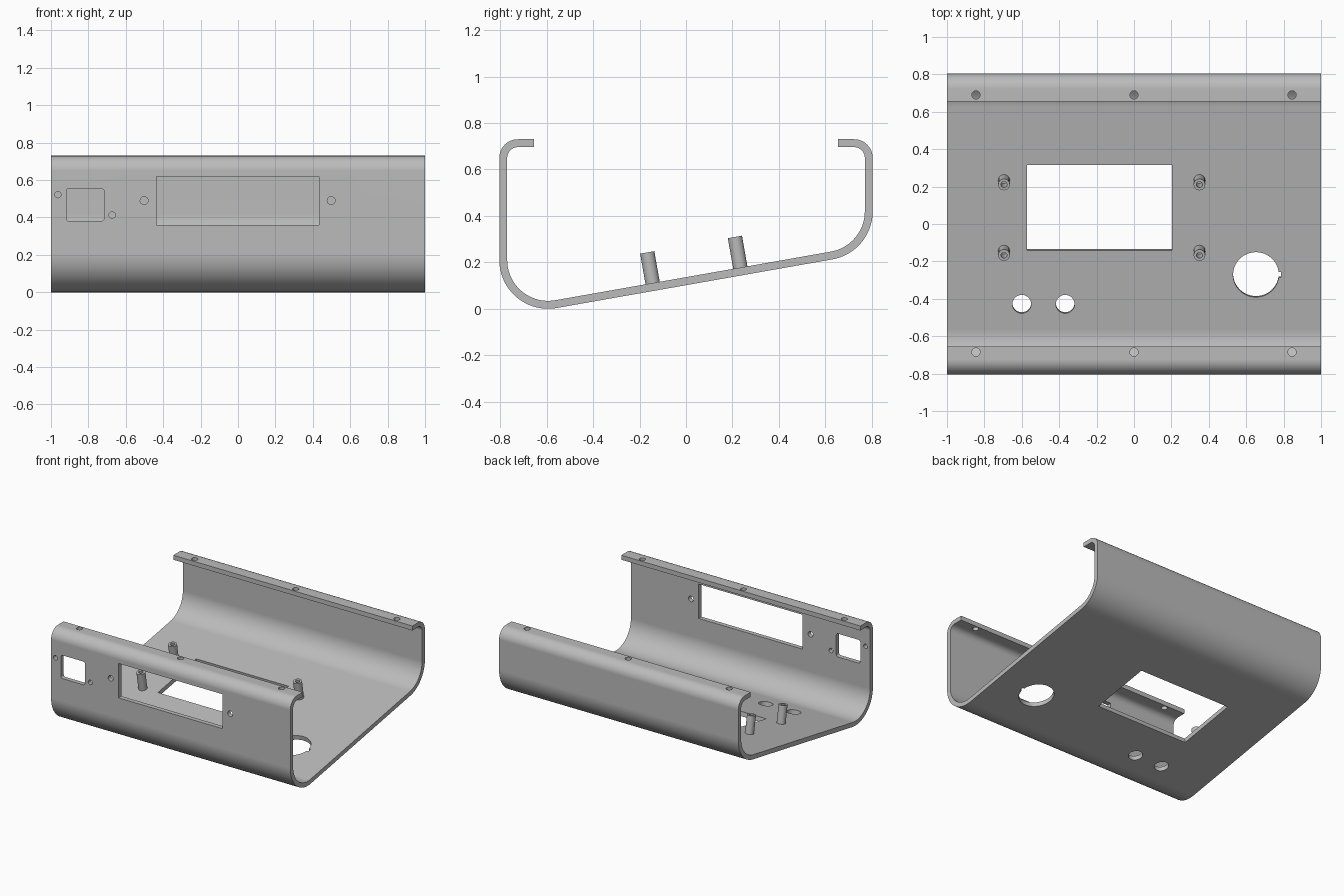
import bpy
import bmesh
from math import sin, cos, pi, radians, asin
from mathutils import Matrix, Vector

cube = bpy.data.objects.get("Cube")
if cube:
    bpy.data.objects.remove(cube, do_unlink=True)

SLOPE = radians(10)
HALF = 0.804      # half depth
TOP = 0.73
WALL = 0.034
R_LOW, R_TOP = 0.21, 0.08

grey = bpy.data.materials.new("plain grey")
grey.use_nodes = True
grey.diffuse_color = (0.5, 0.5, 0.5, 1)
grey.node_tree.nodes["Principled BSDF"].inputs["Base Color"].default_value = grey.diffuse_color


def make_object(name, bm):
    bmesh.ops.recalc_face_normals(bm, faces=bm.faces)
    mesh = bpy.data.meshes.new(name)
    bm.to_mesh(mesh)
    bm.free()
    mesh.materials.append(grey)
    ob = bpy.data.objects.new(name, mesh)
    bpy.context.collection.objects.link(ob)
    return ob


def smooth(ob):
    bpy.ops.object.select_all(action="DESELECT")
    ob.select_set(True)
    bpy.context.view_layer.objects.active = ob
    bpy.ops.object.shade_smooth_by_angle(angle=radians(30))


def arc(cx, cy, r, a0, a1, n):
    angles = [a0 + (a1 - a0) * i / n for i in range(n + 1)]
    return [(cx + r * cos(a), cy + r * sin(a)) for a in angles]


def circle(cx, cy, r, n=32):
    return arc(cx, cy, r, 0, 2 * pi, n)[:-1]


def rectangle(x0, x1, y0, y1, r=0):
    if not r:
        return [(x0, y0), (x1, y0), (x1, y1), (x0, y1)]
    corners = [(x1 - r, y1 - r), (x0 + r, y1 - r), (x0 + r, y0 + r), (x1 - r, y0 + r)]
    return [p for i, (cx, cy) in enumerate(corners)
            for p in arc(cx, cy, r, i * pi / 2, (i + 1) * pi / 2, 5)]


def prism(bm, outline, matrix, depth=0.06):
    low, high = ([bm.verts.new(matrix @ Vector((x, y, z))) for x, y in outline]
                 for z in (-depth, depth))
    bm.faces.new(low[::-1])
    bm.faces.new(high)
    n = len(outline)
    for i in range(n):
        j = (i + 1) % n
        bm.faces.new((low[i], low[j], high[j], high[i]))


# Folded sheet: the same bends traced at the outer and inner radius
front_y, back_y = R_LOW - HALF, HALF - R_LOW
back_z = R_LOW + (back_y - front_y) * sin(SLOPE) / cos(SLOPE)


def section(inset):
    low, top = R_LOW - inset, R_TOP - inset
    lip, bend_y, bend_z = 0.655, HALF - R_TOP, TOP - R_TOP
    return ([(-lip, TOP - inset)]
            + arc(-bend_y, bend_z, top, pi / 2, pi, 12)
            + arc(front_y, R_LOW, low, pi, 1.5 * pi + SLOPE, 24)
            + arc(back_y, back_z, low, 1.5 * pi + SLOPE, 2 * pi, 20)
            + arc(bend_y, bend_z, top, 0, pi / 2, 12)
            + [(lip, TOP - inset)])


bm = bmesh.new()
outer, inner = ([bm.verts.new((-1, y, z)) for y, z in section(t)] for t in (0, WALL))
for i in range(len(outer) - 1):
    bm.faces.new((outer[i], outer[i + 1], inner[i + 1], inner[i]))
grown = bmesh.ops.extrude_face_region(bm, geom=bm.faces[:], use_keep_orig=True)
bmesh.ops.translate(bm, vec=(2, 0, 0),
                    verts=[v for v in grown["geom"] if isinstance(v, bmesh.types.BMVert)])
shell = make_object("folded_shell", bm)

# Openings, each drawn in the plane of its own panel
floor_z = R_LOW - front_y * sin(SLOPE) / cos(SLOPE) - (R_LOW - WALL) / cos(SLOPE)
floor = Matrix.Translation((0, 0, floor_z)) @ Matrix.Rotation(SLOPE, 4, "X")
front = Matrix.Translation((0, WALL / 2 - HALF, 0)) @ Matrix.Rotation(pi / 2, 4, "X")
lips = Matrix.Translation((0, 0, TOP - WALL / 2))

bm = bmesh.new()
# front panel: wide slot, socket opening and their screw holes
prism(bm, rectangle(-0.437, 0.433, 0.36, 0.62), front)
prism(bm, rectangle(-0.918, -0.717, 0.38, 0.556, 0.015), front)
for x, z, r in ((-0.963, 0.522, 0.017), (-0.673, 0.413, 0.017),
                (-0.502, 0.49, 0.021), (0.498, 0.49, 0.021)):
    prism(bm, circle(x, z, r), front)
# floor: window, two round holes and a notched round hole
prism(bm, rectangle(-0.571, 0.203, -0.143, 0.32), floor)
for x in (-0.6, -0.368):
    prism(bm, circle(x, -0.435, 0.05, 48), floor)
notch = 0.015
turn = asin(notch / 0.122)
keyed = arc(0.652, -0.275, 0.122, turn, 2 * pi - turn, 60)
prism(bm, keyed + [(0.787, -0.275 - notch), (0.787, -0.275 + notch)], floor)
# lips: three screw holes each
for y in (-0.685, 0.69):
    for x in (-0.845, 0, 0.845):
        prism(bm, circle(x, y, 0.022), lips)
cutter = make_object("opening_cutter", bm)
cutter.hide_render = True

cut = shell.modifiers.new("openings", "BOOLEAN")
cut.operation = "DIFFERENCE"
cut.solver = "EXACT"
cut.object = cutter
bpy.context.view_layer.objects.active = shell
bpy.ops.object.modifier_apply(modifier=cut.name)
bpy.data.objects.remove(cutter, do_unlink=True)
smooth(shell)
weighted = shell.modifiers.new("even_shading", "WEIGHTED_NORMAL")
weighted.keep_sharp = True


# Hollow mounting posts square to the sloping floor
def post(name, x, v):
    bm = bmesh.new()
    rings = []
    for r, z in ((0.031, -0.01), (0.031, 0.134), (0.016, 0.134), (0.016, 0.01)):
        rings.append([bm.verts.new((px, py, z)) for px, py in circle(0, 0, r)])
    for a, b in zip(rings, rings[1:]):
        for i in range(len(a)):
            j = (i + 1) % len(a)
            bm.faces.new((a[i], a[j], b[j], b[i]))
    bm.faces.new(rings[0][::-1])
    bm.faces.new(rings[-1])
    ob = make_object(name, bm)
    ob.matrix_world = floor @ Matrix.Translation((x, v, 0))
    smooth(ob)


for side, x in (("right", -0.695), ("left", 0.35)):
    for end, v in (("front", -0.146), ("back", 0.2375)):
        post(f"{end}_{side}_post", x, v)
